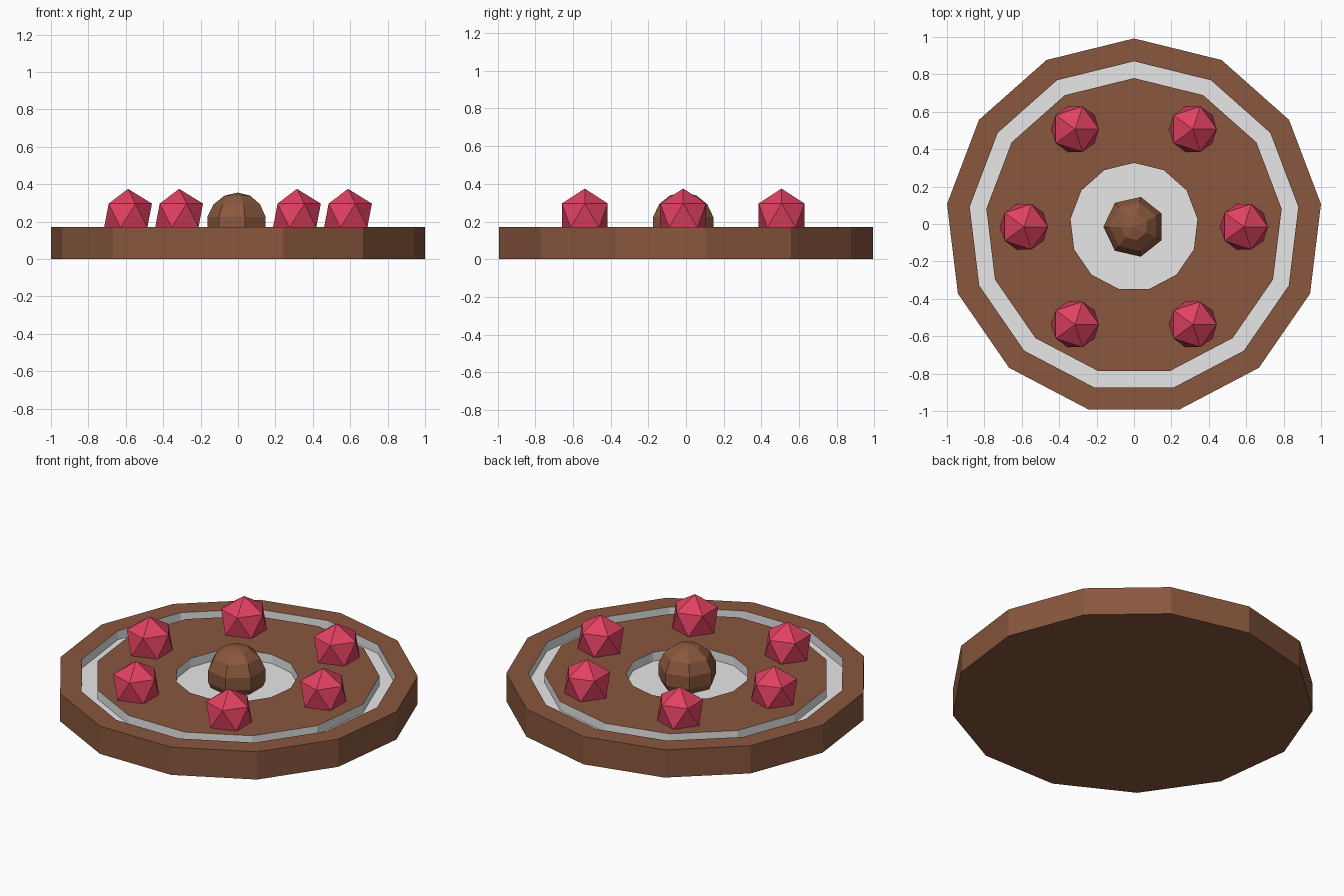
import bpy
import bmesh
from math import pi, sin, cos
from mathutils import Matrix

cube = bpy.data.objects.get("Cube")
if cube:
    bpy.data.objects.remove(cube)

SIDES = 13
CENTRE_Y = -0.015
TOP, FLOOR = 0.17, 0.115


def material(name, colour):
    mat = bpy.data.materials.new(name)
    mat.use_nodes = True
    mat.diffuse_color = (*colour, 1)
    mat.node_tree.nodes["Principled BSDF"].inputs["Base Color"].default_value = (*colour, 1)
    return mat


chocolate = material("chocolate brown", (0.25, 0.096, 0.048))
cream = material("pale grey", (0.8, 0.8, 0.8))
red = material("berry red", (0.75, 0.053, 0.12))


def finish(name, bm, location, *materials):
    mesh = bpy.data.meshes.new(name)
    bm.normal_update()
    bm.to_mesh(mesh)
    bm.free()
    for mat in materials:
        mesh.materials.append(mat)
    obj = bpy.data.objects.new(name, mesh)
    obj.location = location
    bpy.context.collection.objects.link(obj)
    return obj


# Disc with a ring groove and a round central hollow: (radius, height) from the base up
profile = [(1.007, 0), (1.007, TOP), (0.885, TOP), (0.885, FLOOR),
           (0.795, FLOOR), (0.795, TOP), (0.342, TOP), (0.342, FLOOR)]
pale_bands = {2, 3, 4, 6}

bm = bmesh.new()
rings = []
for radius, z in profile:
    angles = [pi / 2 + 2 * pi * i / SIDES for i in range(SIDES)]
    rings.append([bm.verts.new((radius * cos(a), radius * sin(a), z)) for a in angles])
for band, (low, high) in enumerate(zip(rings, rings[1:])):
    for i in range(SIDES):
        j = (i + 1) % SIDES
        face = bm.faces.new((low[i], low[j], high[j], high[i]))
        face.material_index = int(band in pale_bands)
bm.faces.new(rings[0][::-1])
bm.faces.new(rings[-1]).material_index = 1
finish("cake_disc", bm, (0, CENTRE_Y, 0), chocolate, cream)

# Faceted ball in the hollow
bm = bmesh.new()
bmesh.ops.create_uvsphere(bm, u_segments=7, v_segments=7, radius=0.168,
                          matrix=Matrix.Rotation(pi / 2, 4, "Z"))
finish("centre_ball", bm, (0, CENTRE_Y, 0.187), chocolate)

# Six berries around the ball
spots = {"right": (-0.588, 0), "left": (0.588, 0)}
for side, sx in (("right", -1), ("left", 1)):
    for end, sy in (("front", -1), ("back", 1)):
        spots[f"{end}_{side}"] = (sx * 0.315, sy * 0.522)
for place, (x, y) in spots.items():
    bm = bmesh.new()
    bmesh.ops.create_icosphere(bm, subdivisions=1, radius=0.143)
    finish("berry_" + place, bm, (x, y + CENTRE_Y, 0.232), red)
